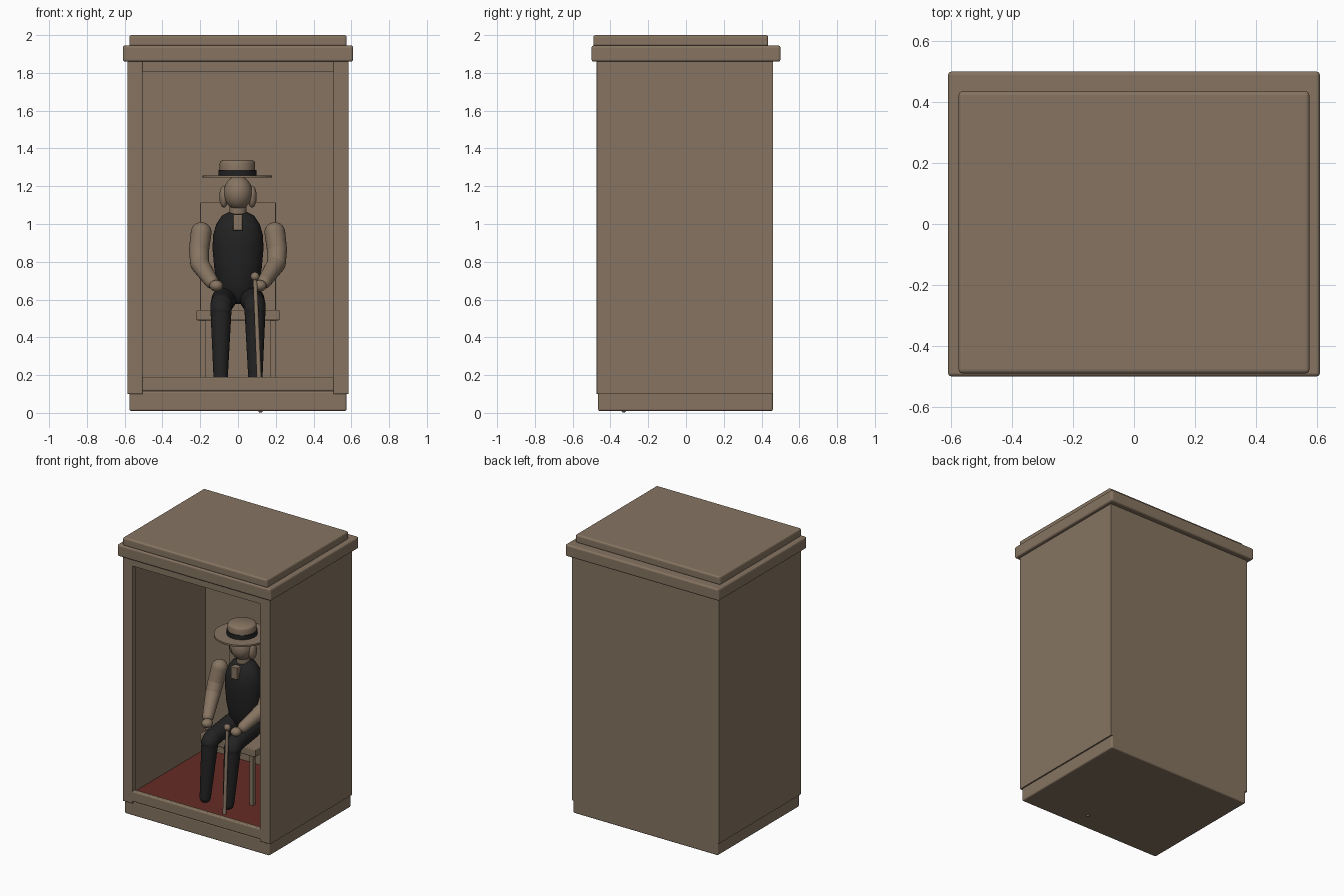
import bpy
import bmesh
import math
from mathutils import Vector, Matrix

old = bpy.data.objects.get("Cube")
if old:
    bpy.data.objects.remove(old, do_unlink=True)


def material(name, color):
    m = bpy.data.materials.new(name)
    m.use_nodes = True
    m.diffuse_color = (*color, 1)
    m.node_tree.nodes["Principled BSDF"].inputs["Base Color"].default_value = (*color, 1)
    return m


WOOD = material("warm brown", (0.24, 0.175, 0.12))
BLACK = material("black cloth", (0.016, 0.016, 0.016))
RED = material("red carpet", (0.13, 0.025, 0.018))


def finish(name, bm, mat, smooth=True):
    mesh = bpy.data.meshes.new(name)
    bmesh.ops.recalc_face_normals(bm, faces=bm.faces)
    bm.to_mesh(mesh)
    bm.free()
    obj = bpy.data.objects.new(name, mesh)
    bpy.context.collection.objects.link(obj)
    mesh.materials.append(mat)
    if smooth:
        bpy.ops.object.select_all(action="DESELECT")
        obj.select_set(True)
        bpy.context.view_layer.objects.active = obj
        bpy.ops.object.shade_smooth_by_angle(angle=math.radians(40))
    return obj


def box(name, x, y, z, mat=WOOD, bevel=0.0):
    """Box from (min, max) pairs on each axis."""
    bm = bmesh.new()
    bmesh.ops.create_cube(bm, size=1)
    for v in bm.verts:
        v.co = [(a + b) / 2 + c * (b - a) for (a, b), c in zip((x, y, z), v.co)]
    obj = finish(name, bm, mat, False)
    if bevel:
        mod = obj.modifiers.new("rounded edges", "BEVEL")
        mod.width = bevel
        mod.segments = 3
    return obj


def lathe(name, profile, center, mat, depth=1.0):
    """Spin (radius, height) points around a vertical axis."""
    bm = bmesh.new()
    verts = [bm.verts.new((r, 0, z)) for r, z in profile]
    edges = [bm.edges.new(pair) for pair in zip(verts, verts[1:])]
    bmesh.ops.spin(bm, geom=verts + edges, cent=(0, 0, 0), axis=(0, 0, 1),
                   angle=math.tau, steps=40)
    bmesh.ops.remove_doubles(bm, verts=bm.verts, dist=0.0001)
    for v in bm.verts:
        v.co.y *= depth
    bmesh.ops.translate(bm, verts=bm.verts, vec=(*center, 0))
    return finish(name, bm, mat)


def ball(name, center, radii, mat=WOOD):
    bm = bmesh.new()
    bmesh.ops.create_uvsphere(bm, u_segments=32, v_segments=16, radius=1,
                              matrix=Matrix.Translation(center) @ Matrix.Diagonal((*radii, 1)))
    return finish(name, bm, mat)


def limb(name, points, mat):
    """Tapered tube through (x, y, z, radius) joints, rounded at every joint."""
    bm = bmesh.new()
    for *p, r in points:
        bmesh.ops.create_uvsphere(bm, u_segments=24, v_segments=12, radius=r,
                                  matrix=Matrix.Translation(p))
    for (*a, ra), (*b, rb) in zip(points, points[1:]):
        a, b = Vector(a), Vector(b)
        turn = (b - a).to_track_quat("Z", "Y").to_matrix().to_4x4()
        bmesh.ops.create_cone(bm, segments=24, radius1=ra, radius2=rb, depth=(b - a).length,
                              matrix=Matrix.Translation((a + b) / 2) @ turn)
    return finish(name, bm, mat)


# Cabinet: plinth, walls and floor
box("plinth", (-0.575, 0.575), (-0.465, 0.46), (0.01, 0.115), bevel=0.01)
box("carpet", (-0.56, 0.56), (-0.44, 0.43), (0.11, 0.135), RED)
box("back_wall", (-0.56, 0.56), (0.43, 0.46), (0.10, 1.87))
for side, s in (("left", 1), ("right", -1)):
    box(side + "_wall", sorted((s * 0.56, s * 0.585)), (-0.46, 0.46), (0.10, 1.87))
    box(side + "_stile", sorted((s * 0.505, s * 0.585)), (-0.475, -0.44), (0.10, 1.87), bevel=0.005)

# Front rails and stepped roof
box("bottom_rail", (-0.51, 0.51), (-0.475, -0.44), (0.115, 0.19), bevel=0.008)
box("top_rail", (-0.51, 0.51), (-0.472, -0.44), (1.805, 1.87))
box("cornice", (-0.61, 0.61), (-0.5, 0.5), (1.86, 1.945), bevel=0.012)
box("roof_slab", (-0.575, 0.575), (-0.49, 0.435), (1.94, 2.0), bevel=0.012)

# Chair
box("chair_seat", (-0.22, 0.22), (-0.12, 0.22), (0.49, 0.545), bevel=0.006)
box("chair_back", (-0.2, 0.2), (0.18, 0.21), (0.54, 1.115), bevel=0.004)
for side, s in (("left", 1), ("right", -1)):
    for place, y in (("front", -0.1), ("back", 0.19)):
        box(f"chair_{place}_{side}_leg", sorted((s * 0.172, s * 0.198)),
            (y - 0.013, y + 0.013), (0.13, 0.5))

# Torso, neck and shirt front
lathe("torso", [(0, 0.575), (0.055, 0.585), (0.085, 0.615), (0.108, 0.67), (0.125, 0.76),
                (0.135, 0.87), (0.132, 0.94), (0.115, 1.0), (0.085, 1.045), (0.045, 1.065),
                (0, 1.07)], (0, 0.07), BLACK, 0.78)
lathe("neck", [(0, 1.04), (0.045, 1.04), (0.045, 1.11), (0, 1.11)], (0, 0.06), WOOD)
box("shirt_front", (-0.027, 0.024), (-0.045, 0.0), (0.965, 1.05), bevel=0.004)

# Head, side hair and straw hat
ball("head", (0, 0.05, 1.165), (0.076, 0.08, 0.09))
lathe("hat_brim", [(0, 1.245), (0.184, 1.245), (0.184, 1.257), (0, 1.257)], (-0.003, 0.05), WOOD)
lathe("hat_band", [(0, 1.255), (0.1, 1.255), (0.1, 1.287), (0, 1.287)], (-0.003, 0.05), BLACK)
lathe("hat_crown", [(0, 1.28), (0.094, 1.28), (0.094, 1.322), (0.09, 1.332), (0.08, 1.338),
                    (0, 1.338)], (-0.003, 0.05), WOOD)

# Paired parts of the figure
for side, s in (("left", 1), ("right", -1)):
    ball(side + "_side_hair", (s * 0.075, 0.06, 1.145), (0.024, 0.035, 0.058))
    limb(side + "_sleeve", [(s * 0.195, 0.07, 0.955, 0.055), (s * 0.207, 0.045, 0.86, 0.053),
                            (s * 0.203, 0.005, 0.79, 0.05), (s * 0.14, -0.14, 0.695, 0.037)], WOOD)
    ball(side + "_hand", (s * 0.115, -0.185, 0.673), (0.036, 0.038, 0.03))
    limb(side + "_trouser_leg", [(s * 0.075, 0.05, 0.6, 0.065), (s * 0.088, -0.16, 0.572, 0.058),
                                 (s * 0.09, -0.192, 0.545, 0.057)], BLACK)
    limb(side + "_trouser_shin", [(s * 0.09, -0.19, 0.55, 0.056), (s * 0.092, -0.24, 0.17, 0.037)],
         BLACK)

# Walking cane
limb("cane_shaft", [(0.09, -0.25, 0.71, 0.011), (0.119, -0.33, 0.014, 0.013)], WOOD)
ball("cane_knob", (0.09, -0.25, 0.722), (0.023, 0.023, 0.023))
